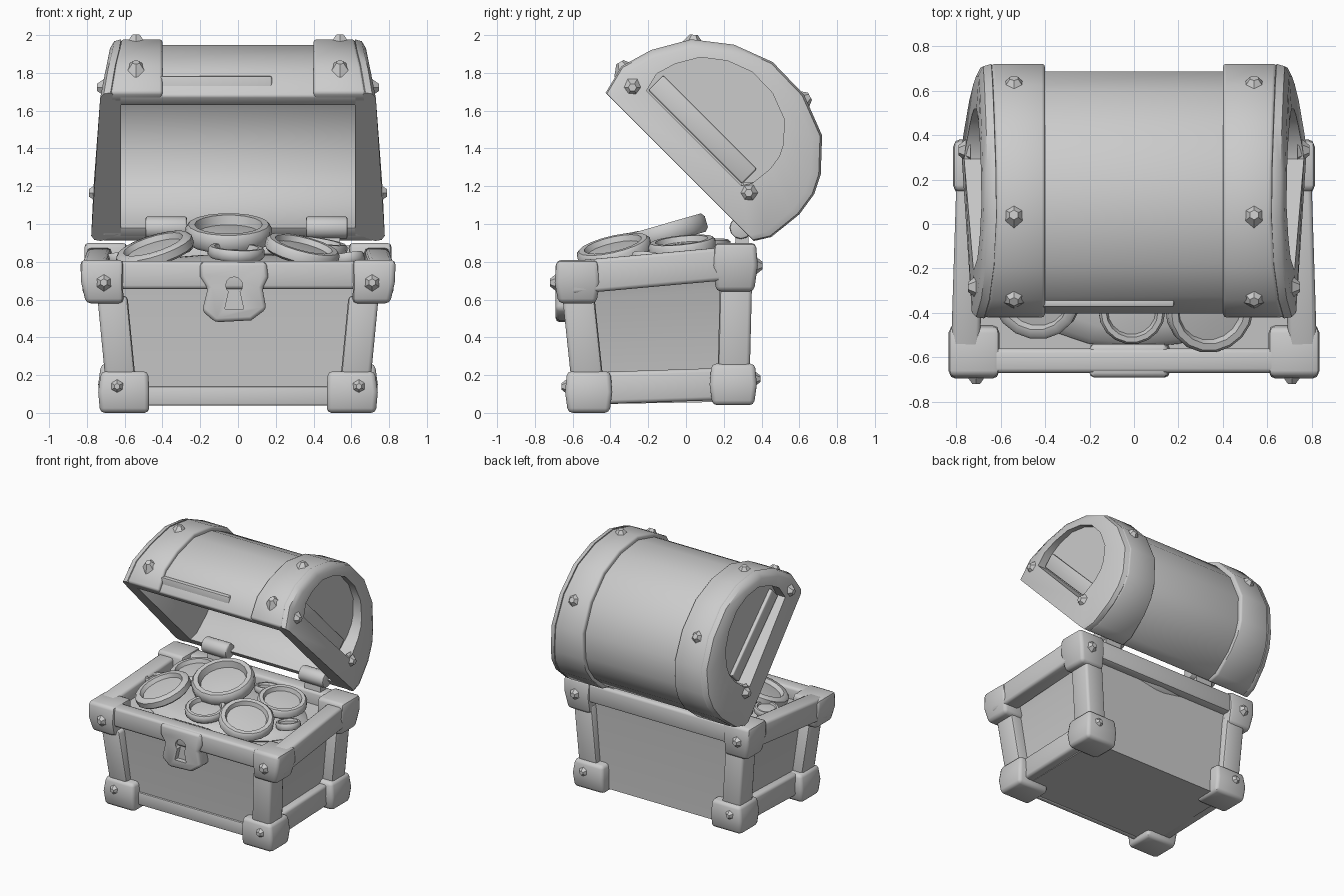
import bpy, bmesh, math, random
from mathutils import Vector, Matrix, Euler

random.seed(4)
cube = bpy.data.objects.get("Cube")
if cube:
    bpy.data.objects.remove(cube, do_unlink=True)

mat = bpy.data.materials.new("plain light grey")
mat.use_nodes = True
GREY = (0.6, 0.6, 0.6, 1)
mat.diffuse_color = GREY
mat.node_tree.nodes["Principled BSDF"].inputs["Base Color"].default_value = GREY
parts = []


def finish(name, bm, bevel=0.0):
    bmesh.ops.recalc_face_normals(bm, faces=bm.faces)
    if bevel:
        edges = [e for e in bm.edges if e.is_manifold and e.calc_face_angle() > 0.6]
        bmesh.ops.bevel(bm, geom=edges, offset=bevel, segments=2, profile=0.5,
                        affect='EDGES', clamp_overlap=True)
    me = bpy.data.meshes.new(name)
    bm.to_mesh(me)
    bm.free()
    me.materials.append(mat)
    ob = bpy.data.objects.new(name, me)
    bpy.context.collection.objects.link(ob)
    parts.append(ob)
    return ob


def loft(name, loops, bevel=0.0):
    """Skin matching loops of points and cap both ends."""
    bm = bmesh.new()
    rings = [[bm.verts.new(p) for p in loop] for loop in loops]
    n = len(rings[0])
    for a, b in zip(rings, rings[1:]):
        for i in range(n):
            j = (i + 1) % n
            bm.faces.new((a[i], a[j], b[j], b[i]))
    bm.faces.new(rings[0])
    bm.faces.new(rings[-1])
    return finish(name, bm, bevel)


def rect(c, w, d):
    """Horizontal rectangle centred on c."""
    c = Vector(c)
    return [c + Vector((sx * w / 2, sy * d / 2, 0))
            for sx, sy in ((-1, -1), (1, -1), (1, 1), (-1, 1))]


def beam(name, a, b, w, h, bevel=0.02):
    """Bar of w by h section running between two points."""
    a, b = Vector(a), Vector(b)
    d = (b - a).normalized()
    side = d.cross(Vector((0, 0, 1))).normalized() * w / 2
    up = side.cross(d).normalized() * h / 2
    ring = [side + up, side - up, -side - up, -side + up]
    return loft(name, [[p + o for o in ring] for p in (a, b)], bevel)


def cylinder(name, pos, axis, r1, r2, depth, sides=12, bevel=0.0):
    bm = bmesh.new()
    rot = Vector((0, 0, 1)).rotation_difference(Vector(axis)).to_matrix().to_4x4()
    bmesh.ops.create_cone(bm, cap_ends=True, segments=sides, radius1=r1, radius2=r2, depth=depth,
                          matrix=Matrix.Translation(pos) @ rot)
    return finish(name, bm, bevel)


def stud(name, pos, normal, r=0.05):
    """Low faceted rivet head."""
    cylinder(name, pos, normal, r * 1.2, r * 0.4, r, 6)


# ---- chest body: tapered box with sloping top
def level(x, yf, yb, zf, zb):
    return [(-x, yf, zf), (x, yf, zf), (x, yb, zb), (-x, yb, zb)]


loft("body_box", [level(0.61, -0.55, 0.29, 0.045, 0.06),
                  level(0.655, -0.585, 0.29, 0.60, 0.66),
                  level(0.71, -0.60, 0.30, 0.71, 0.79)])

for s, side in ((1, "left"), (-1, "right")):
    for yb, yt, dz, xt, end in ((-0.515, -0.575, 0.0, 0.72, "front"), (0.25, 0.26, 0.09, 0.70, "back")):
        out = -1 if end == "front" else 1
        tag = f"{end}_{side}"
        # corner post
        loft("post_" + tag, [rect((s * 0.615, yb, 0.1), 0.16, 0.17),
                             rect((s * 0.665, yt + 0.005, 0.62 + dz), 0.16, 0.17)], 0.02)
        # foot block
        z = dz * 0.45
        loft("foot_" + tag, [rect((s * 0.60, yb, z), 0.26, 0.22),
                             rect((s * 0.605, yb, z + 0.11), 0.27, 0.25),
                             rect((s * 0.60, yb, z + 0.22), 0.25, 0.23)], 0.025)
        # upper corner cap
        loft("cap_" + tag, [rect((s * (xt - 0.015), yt, 0.58 + dz * 0.7), 0.20, 0.20),
                            rect((s * xt, yt, 0.69 + dz), 0.22, 0.24),
                            rect((s * xt, yt, 0.81 + dz), 0.23, 0.22)], 0.025)
        stud("cap_stud_" + tag, (s * 0.71, yt + out * 0.12, 0.69 + dz), (0, out, 0))
        stud("foot_stud_" + tag, (s * 0.64, yb + out * 0.125, 0.14 + z), (0, out, 0), 0.04)
    # side rails
    beam("rim_" + side, (s * 0.76, -0.62, 0.715), (s * 0.73, 0.32, 0.80), 0.13, 0.175)
    beam("lower_rail_" + side, (s * 0.62, -0.5, 0.13), (s * 0.62, 0.26, 0.155), 0.12, 0.17)
beam("rim_front", (-0.75, -0.615, 0.73), (0.75, -0.615, 0.73), 0.11, 0.15)
beam("rim_back", (-0.72, 0.30, 0.81), (0.72, 0.30, 0.81), 0.12, 0.15)
beam("lower_front_plank", (-0.55, -0.55, 0.09), (0.55, -0.55, 0.09), 0.04, 0.1, 0.01)

# ---- lock plate with cut keyhole
shield = [(-0.20, 0.80), (0.15, 0.80), (0.16, 0.72), (0.13, 0.66), (0.15, 0.55),
          (0.07, 0.49), (-0.12, 0.48), (-0.19, 0.54), (-0.16, 0.66), (-0.2, 0.72)]
lock = loft("lock_plate", [[(x, y, z) for x, z in shield] for y in (-0.69, -0.54)], 0.02)
hole = cylinder("keyhole_round_cutter", (-0.02, -0.69, 0.675), (0, 1, 0), 0.045, 0.045, 0.08)
slot = loft("keyhole_slot_cutter", [[(-0.045, y, 0.66), (0.005, y, 0.66), (0.03, y, 0.55), (-0.07, y, 0.55)]
                                    for y in (-0.73, -0.65)])
for cutter in (hole, slot):
    mod = lock.modifiers.new("keyhole", 'BOOLEAN')
    mod.object, mod.solver = cutter, 'EXACT'
    cutter.hide_render = True
    cutter.hide_set(True)
    parts.remove(cutter)

# ---- treasure
bm = bmesh.new()
bmesh.ops.create_uvsphere(bm, u_segments=20, v_segments=10, radius=1,
                          matrix=Matrix.Translation((0, -0.12, 0.74)) @ Matrix.Diagonal((0.66, 0.44, 0.10, 1)))
finish("treasure_heap", bm)


def coin(name, pos, r, h, tilt, dish=0.03):
    m = Matrix.Translation(pos) @ Euler(tilt).to_matrix().to_4x4()
    rows = [(r * 0.92, -h), (r, -h * 0.6), (r, h * 0.6), (r * 0.93, h),
            (r * 0.78, h), (r * 0.72, h - dish), (r * 0.3, h - dish * 0.8)]
    loft(name, [[m @ Vector((q * math.cos(a), q * math.sin(a), z))
                 for a in (i * math.tau / 18 for i in range(18))] for q, z in rows])


coin("coin_top", (-0.05, -0.11, 0.95), 0.23, 0.05, (0.28, 0, 0), 0.05)
coin("coin_right", (-0.44, -0.31, 0.86), 0.21, 0.035, (0.25, -0.3, 0))
coin("coin_left", (0.34, -0.38, 0.86), 0.20, 0.035, (0.22, 0.25, 0))
coin("coin_front", (-0.01, -0.39, 0.85), 0.15, 0.03, (0.15, 0.05, 0))
coin("coin_rear_left", (0.40, -0.02, 0.88), 0.18, 0.035, (0.1, 0.15, 0))
coin("coin_rear_right", (-0.42, 0.06, 0.87), 0.18, 0.03, (0.1, -0.1, 0))
for i, (x, y) in enumerate(((0.58, -0.2), (-0.62, -0.12), (0.15, 0.15))):
    coin(f"small_coin_{i}", (x, y, 0.79 + 0.1 * (y + 0.46)), 0.09, 0.025,
         (random.uniform(-0.2, 0.2), random.uniform(-0.2, 0.2), 0), 0.015)

# ---- lid: u runs along the open edge from the hinge, t is the height of the dome
DOME = [(0, 0), (-0.05, 0.08), (-0.07, 0.27), (-0.05, 0.40), (0.0, 0.5), (0.14, 0.65), (0.36, 0.735),
        (0.6, 0.74), (0.81, 0.66), (0.99, 0.52), (1.10, 0.33), (1.15, 0.16), (1.11, 0.0)]


def lid_point(x, u, t):
    k = math.sqrt(0.5)
    return Vector((x, 0.36 + (t - u) * k, 0.91 + (t + u) * k))


def end_x(u, t):
    """Bulging, inward-leaning outline of the lid ends."""
    return 0.775 - 0.045 * u + 0.035 * math.sin(math.pi * min(max(u / 1.1, 0), 1)) - 0.14 * t


def grown(fu, ft):
    return [(0.55 + (u - 0.55) * fu, t * ft) for u, t in DOME]


def arch(outer, inner_u, inner_t):
    return grown(outer, outer) + grown(inner_u, inner_t)[::-1]


loft("lid_barrel", [[lid_point(x, u, t) for u, t in arch(0.955, 0.82, 0.86)] for x in (-0.635, 0.635)], 0.012)
beam("lid_lip_plank", lid_point(-0.42, 1.08, 0.07), lid_point(0.18, 1.08, 0.07), 0.04, 0.12, 0.01)
opening = [(0.60 + (u - 0.54) * 0.64, 0.16 + t * 0.63) for u, t in DOME]
for s, side in ((1, "left"), (-1, "right")):
    # strap around the dome
    strap = arch(1.0, 0.87, 0.87)
    loft("lid_strap_" + side,
         [[lid_point(s * 0.40, u, t) for u, t in strap],
          [lid_point(s * (end_x(u, t) - 0.05), u, t) for u, t in strap]], 0.015)

    # rounded end frame with recessed upright panel
    def upright(pts, x):
        return [lid_point(s * x, u, t) for u, t in pts]

    def leaning(pts, d):
        return [lid_point(s * (end_x(u, t) - d), u, t) for u, t in pts]

    loft("lid_end_" + side, [upright(grown(0.9, 0.9), 0.62), leaning(grown(1.0, 1.0), 0.05),
                             leaning(grown(0.985, 0.985), 0.015), leaning(grown(0.93, 0.93), 0.0),
                             leaning(opening, 0.0), upright(opening, 0.645)])
    # plank on the recessed panel
    plank = [(0.26, 0.17), (0.96, 0.17), (0.96, 0.28), (0.26, 0.28)]
    loft("lid_end_plank_" + side, [upright(plank, 0.635), upright(plank, 0.67)], 0.008)
    # studs on strap and end frame
    for i, (u, t) in enumerate(((0.34, 0.725), (0.98, 0.525), (1.145, 0.16))):
        stud(f"strap_stud_{side}_{i}", lid_point(s * 0.54, u, t),
             lid_point(0, u - 0.55, t) - lid_point(0, 0, 0), 0.055)
    for i, (u, t) in enumerate(((0.2, 0.16), (1.03, 0.12))):
        stud(f"lid_end_stud_{side}_{i}", lid_point(s * end_x(u, t), u, t), (s, 0, 0), 0.055)
    # hinge barrel and leaf
    x = 0.47 if s > 0 else -0.38
    cylinder("hinge_" + side, (x, 0.29, 0.98), (1, 0, 0), 0.06, 0.06, 0.22, 12, 0.012)
    loft("hinge_leaf_" + side, [rect((x, 0.29, 0.82), 0.14, 0.08), rect((x, 0.30, 0.98), 0.14, 0.06)])

# ---- smooth shading with crisp edges
bpy.ops.object.select_all(action='DESELECT')
for ob in parts:
    ob.select_set(True)
bpy.context.view_layer.objects.active = parts[0]
bpy.ops.object.shade_smooth_by_angle(angle=math.radians(45))
